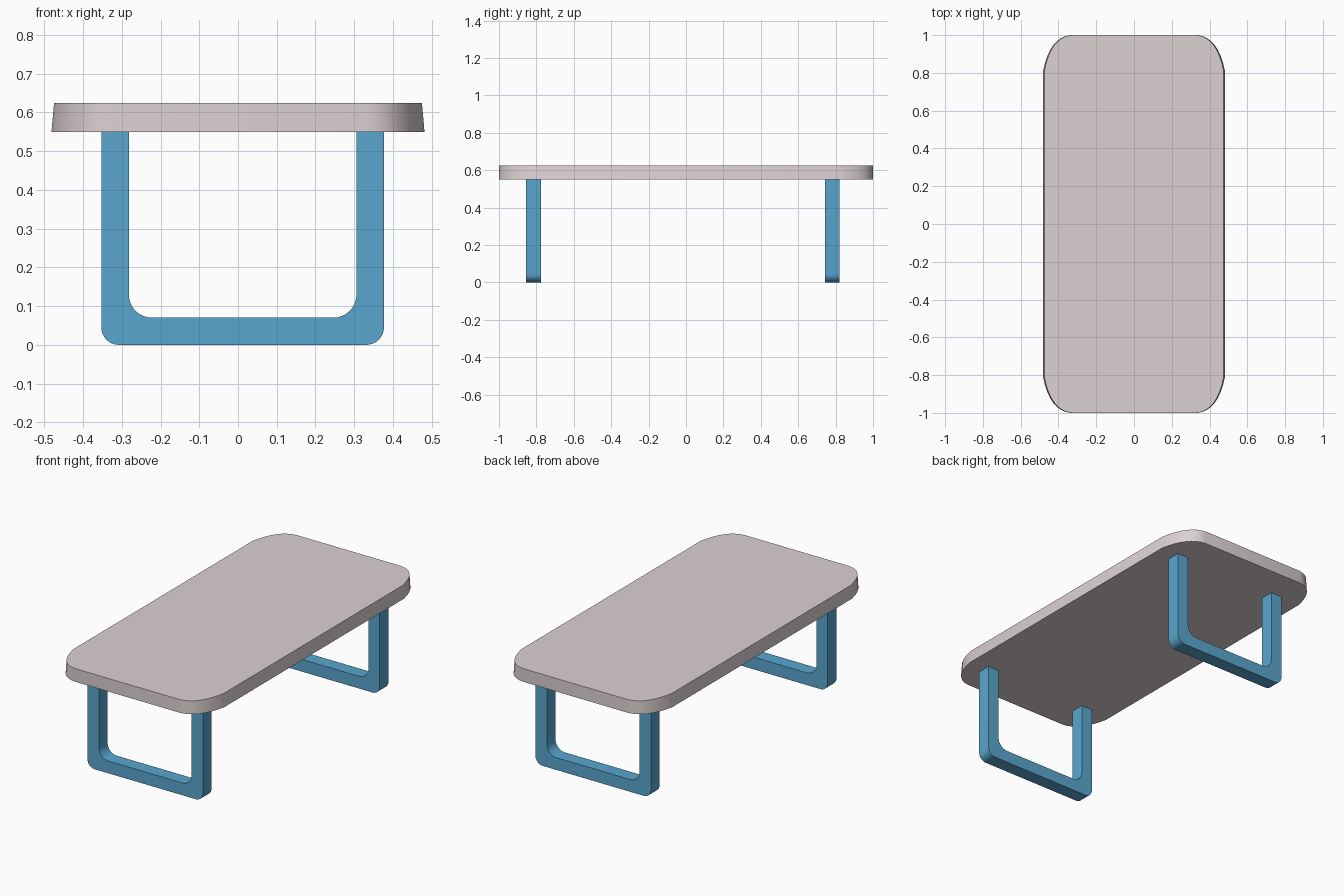
import bpy, bmesh, math
from mathutils import Vector

if "Cube" in bpy.data.objects:
    bpy.data.objects.remove(bpy.data.objects["Cube"])


def material(name, rgb):
    m = bpy.data.materials.new(name)
    m.diffuse_color = (*rgb, 1)
    m.use_nodes = True
    m.node_tree.nodes["Principled BSDF"].inputs["Base Color"].default_value = m.diffuse_color
    return m


def curve(a, b, c, n):
    """Quadratic curve from a to c, pulled towards b."""
    a, b, c = Vector(a), Vector(b), Vector(c)
    return [a * (1 - t) ** 2 + b * 2 * t * (1 - t) + c * t * t
            for t in (i / n for i in range(n + 1))]


def arc(cx, cz, r, start, end, n=8):
    return [Vector((cx + r * math.cos(math.radians(start + (end - start) * i / n)),
                    cz + r * math.sin(math.radians(start + (end - start) * i / n))))
            for i in range(n + 1)]


def loft(name, ring_a, ring_b, mat):
    """Closed solid between two matching outlines."""
    bm = bmesh.new()
    a = [bm.verts.new(p) for p in ring_a]
    b = [bm.verts.new(p) for p in ring_b]
    bm.faces.new(a)
    bm.faces.new(b)
    for i in range(len(a)):
        j = (i + 1) % len(a)
        bm.faces.new((a[i], a[j], b[j], b[i]))
    bmesh.ops.recalc_face_normals(bm, faces=bm.faces)
    me = bpy.data.meshes.new(name)
    bm.to_mesh(me)
    bm.free()
    me.materials.append(mat)
    ob = bpy.data.objects.new(name, me)
    bpy.context.collection.objects.link(ob)
    bpy.ops.object.select_all(action='DESELECT')
    ob.select_set(True)
    bpy.context.view_layer.objects.active = ob
    bpy.ops.object.shade_smooth_by_angle(angle=math.radians(35))


top_mat = material("pale_top", (0.72, 0.64, 0.65))
leg_mat = material("blue_legs", (0.10, 0.38, 0.62))

# Table top: softly rounded corners, long sides flare slightly to the bottom
corner = curve((0.475, 0.81), (0.44, 0.99), (0.33, 1.0), 8)
outline = []
for sx, sy in ((1, 1), (-1, 1), (-1, -1), (1, -1)):
    pts = [(p.x * sx, p.y * sy) for p in corner]
    outline += pts if sx * sy > 0 else pts[::-1]
loft("table_top",
     [(x * 1.014, y, 0.55) for x, y in outline],
     [(x, y, 0.625) for x, y in outline], top_mat)

# Leg frames: U profile with rounded outer and inner corners
left, right, w, top = -0.353, 0.377, 0.071, 0.55
ro, ri = 0.045, 0.06
li, rt = left + w, right - w
profile = [Vector((left, top))]
profile += arc(left + ro, ro, ro, 180, 270)
profile += arc(right - ro, ro, ro, 270, 360)
profile += [Vector((right, top)), Vector((rt, top))]
profile += arc(rt - ri, 0.07 + ri, ri, 0, -90)
profile += arc(li + ri, 0.07 + ri, ri, 270, 180)
profile += [Vector((li, top))]
for name, y0, y1 in (("front_leg_frame", -0.855, -0.776), ("back_leg_frame", 0.742, 0.821)):
    loft(name, [(p.x, y0, p.y) for p in profile],
         [(p.x, y1, p.y) for p in profile], leg_mat)
